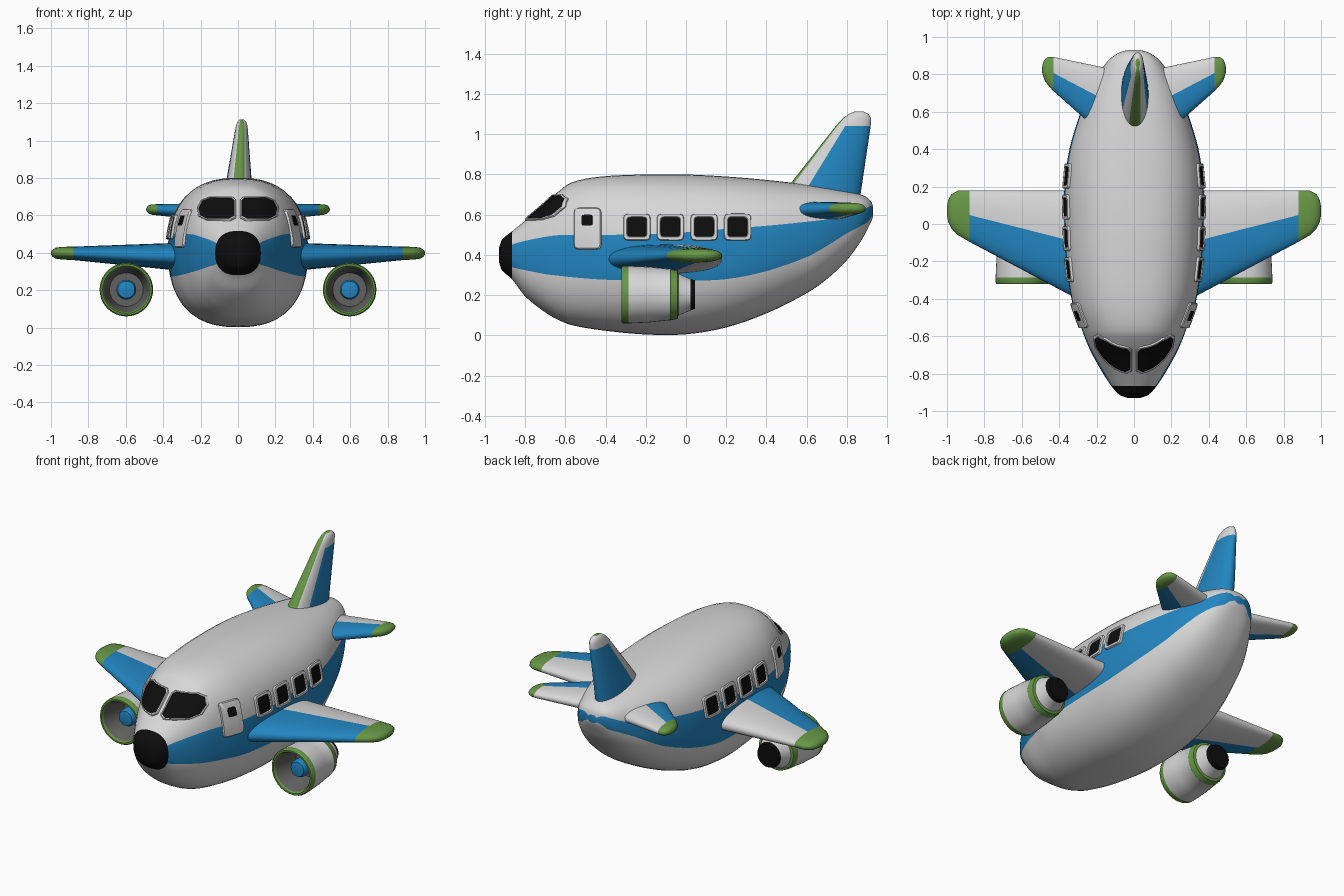
import bpy, bmesh, math
from mathutils import Vector
from mathutils.bvhtree import BVHTree

if "Cube" in bpy.data.objects:
    bpy.data.objects.remove(bpy.data.objects["Cube"])

MATS = []
for name, col in [("white", (0.68, 0.68, 0.68)), ("blue", (0.016, 0.235, 0.53)),
                  ("green", (0.135, 0.31, 0.06)), ("black", (0.004, 0.004, 0.004)),
                  ("dark_gray", (0.12, 0.12, 0.115))]:
    m = bpy.data.materials.new(name)
    m.diffuse_color = (*col, 1)
    m.use_nodes = True
    m.node_tree.nodes["Principled BSDF"].inputs["Base Color"].default_value = m.diffuse_color
    MATS.append(m)
WHITE, BLUE, GREEN, BLACK, GRAY = range(5)


def finish(name, bm, mirror=False, angle=40, recalc=True):
    if recalc:
        bmesh.ops.recalc_face_normals(bm, faces=bm.faces)
    me = bpy.data.meshes.new(name)
    for f in bm.faces:
        f.smooth = True
    bm.to_mesh(me)
    bm.free()
    me.set_sharp_from_angle(angle=math.radians(angle))
    for m in MATS:
        me.materials.append(m)
    ob = bpy.data.objects.new(name, me)
    bpy.context.collection.objects.link(ob)
    if mirror:
        ob.modifiers.new("mirror", 'MIRROR').use_mirror_merge = False
    return ob


def spow(v, p):
    return math.copysign(abs(v) ** p, v)


def section(lo, hi, half, splits, counts, n):
    """Closed rounded section: v runs lo..hi, u = +-half; vertices sit exactly on the splits."""
    c, s = (lo + hi) / 2, (hi - lo) / 2
    ts = [0] + [math.acos(-spow(max(-1, min(1, (v - c) / s)), n / 2)) for v in splits] + [math.pi]
    angs = [a + (b - a) * i / k for a, b, k in zip(ts, ts[1:], counts) for i in range(k)] + [math.pi]
    pts = [(half * abs(math.sin(t)) ** (2 / n), c - s * spow(math.cos(t), 2 / n)) for t in angs]
    return pts + [(-u, v) for u, v in pts[-2:0:-1]]


def band(j, counts):
    """Which split band the j-th face around a section belongs to."""
    total = sum(counts)
    j = j if j < total else 2 * total - 1 - j
    for b, k in enumerate(counts):
        if j < k:
            return b
        j -= k


def loft(bm, rings, mat, caps):
    vs = [[bm.verts.new(p) for p in r] for r in rings]
    n = len(rings[0])
    for i in range(len(vs) - 1):
        for j in range(n):
            k = (j + 1) % n
            bm.faces.new((vs[i][j], vs[i][k], vs[i + 1][k], vs[i + 1][j])).material_index = mat(i, j)
    for r, m in zip((vs[0], vs[-1]), caps):
        if m is not None:
            bm.faces.new(r).material_index = m


def smooth_rows(rows, sub):
    """Cubic interpolation of table rows keyed by their first column."""
    def slope(i, c):
        a, b = rows[max(i - 1, 0)], rows[min(i + 1, len(rows) - 1)]
        return (b[c] - a[c]) / (b[0] - a[0])
    out = []
    for i in range(len(rows) - 1):
        a, b = rows[i], rows[i + 1]
        h = b[0] - a[0]
        for s in range(sub):
            t = s / sub
            out.append([a[0] + h * t] + [
                (2*t**3 - 3*t*t + 1) * a[c] + (t**3 - 2*t*t + t) * h * slope(i, c)
                + (3*t*t - 2*t**3) * b[c] + (t**3 - t*t) * h * slope(i + 1, c)
                for c in range(1, len(a))])
    return out + [list(rows[-1])]


# fuselage: y, bottom, top, half width, stripe bottom, stripe top
BODY = [(-.93, .365, .435, .035, .39, .41), (-.915, .325, .475, .075, .37, .43),
        (-.865, .28, .517, .122, .34, .452), (-.8, .195, .57, .165, .325, .47),
        (-.7, .115, .655, .222, .305, .49), (-.64, .08, .71, .25, .298, .498),
        (-.57, .052, .76, .277, .29, .5), (-.42, .026, .79, .33, .278, .5),
        (-.2, .005, .80, .362, .273, .503), (0, .006, .80, .372, .272, .513),
        (.2, .04, .79, .372, .28, .53), (.4, .11, .773, .345, .32, .545),
        (.6, .21, .75, .285, .39, .565), (.7, .28, .735, .245, .445, .577),
        (.8, .375, .717, .19, .508, .592), (.87, .47, .70, .142, .545, .62),
        (.905, .535, .682, .10, .565, .638), (.922, .57, .662, .065, .59, .643),
        (.93, .59, .64, .03, .602, .628)]
SUB, BC = 4, (10, 6, 10)
rows = smooth_rows(BODY, SUB)
bm = bmesh.new()
loft(bm, [[(u, r[0], v) for u, v in section(r[1], r[2], r[3], r[4:6], BC, 2.45)] for r in rows],
     lambda i, j: BLACK if i < 2 * SUB else (WHITE, BLUE, WHITE)[band(j, BC)], (BLACK, BLUE))
bmesh.ops.recalc_face_normals(bm, faces=bm.faces)
SKIN = BVHTree.FromBMesh(bm)
finish("fuselage", bm, angle=60)


# plates laid on the fuselage skin, mirrored to the other side
def plate(name, outline, rings, mat, front=False):
    d = Vector((0, 1, 0)) if front else Vector((-1, 0, 0))
    ca = sum(p[0] for p in outline) / len(outline)
    cb = sum(p[1] for p in outline) / len(outline)
    bm = bmesh.new()
    loops = []
    for scale, off in rings:
        loop = []
        for a, b in outline:
            a, b = ca + (a - ca) * scale, cb + (b - cb) * scale
            hit, nor, _, _ = SKIN.ray_cast(Vector((a, -2, b)) if front else Vector((2, a, b)), d)
            loop.append(hit + nor * off)
        loops.append(loop)
    loft(bm, loops, lambda i, j: mat, (None, mat if rings[-1][0] < .1 else None))
    bm.normal_update()
    if sum(f.normal.dot(d) * f.calc_area() for f in bm.faces) > 0:
        bmesh.ops.reverse_faces(bm, faces=bm.faces)
    finish(name, bm, mirror=True, recalc=False)


def round_rect(y, z, w, h, n=7):
    return [(y + w / 2 * spow(math.cos(t), 2 / n), z + h / 2 * spow(math.sin(t), 2 / n))
            for t in (2 * math.pi * (i + .5) / 40 for i in range(40))]


def glass(s):
    return [(s, -.004), (s, .006), (s * .6, .006), (s * .05, .006)]


def frame(s):
    return [(1, -.01), (1, .008), (.96, .013), (s + .04, .013), (s, .008), (s, -.004)]


for k, y in enumerate((-.243, -.077, .09, .256)):
    box = round_rect(y, .537, .134, .13)
    plate(f"cabin_window_frame_{k + 1}", box, frame(.72), WHITE)
    plate(f"cabin_window_glass_{k + 1}", box, glass(.72), BLACK)

plate("door", round_rect(-.487, .53, .134, .204, 9),
      [(1, -.01), (1, .008), (.95, .013), (.6, .013), (.3, .013), (.05, .013)], WHITE)
plate("door_window", round_rect(-.487, .57, .052, .052),
      [(1, .008), (1, .016), (.5, .016), (.05, .016)], BLACK)

corners = [(.01, .585), (.01, .68), (.028, .695), (.15, .697), (.195, .678),
           (.216, .637), (.206, .592), (.165, .573), (.04, .57)]
shield = [(a[0] + (b[0] - a[0]) * t / 4, a[1] + (b[1] - a[1]) * t / 4)
          for a, b in zip(corners, corners[1:] + corners[:1]) for t in range(4)]
plate("windshield_frame", shield, [(1, -.008), (1, .006), (.97, .01), (.91, .01), (.88, -.003)], WHITE, True)
plate("windshield_glass", shield, glass(.9), BLACK, True)


# wings and tailplanes: x, leading y, trailing y, centre z, half thickness
def wing(name, stations, split, tip):
    counts = (10, 10)
    bm = bmesh.new()
    rings = [[(x, v, z + u) for u, v in section(a, b, h, [a + (b - a) * split], counts, 2.3)]
             for x, a, b, z, h in stations]
    loft(bm, rings, lambda i, j: GREEN if i >= tip else (BLUE, WHITE)[band(j, counts)], (WHITE, GREEN))
    finish(name, bm, mirror=True, angle=60)


wing("wing", [(.25, -.43, .18, .378, .076), (.38, -.36, .18, .381, .07), (.88, -.095, .18, .397, .036),
              (.94, -.06, .178, .398, .034), (.975, -.025, .16, .398, .029),
              (.993, .01, .13, .398, .018), (1.0, .045, .095, .398, .006)], .52, 2)
wing("tailplane", [(.08, .40, .82, .615, .052), (.43, .71, .893, .63, .03), (.46, .742, .892, .631, .028),
                   (.478, .768, .88, .632, .022), (.487, .795, .86, .632, .013),
                   (.491, .81, .84, .632, .005)], .53, 1)

# tail fin: z, leading y, trailing y, centre x, half thickness
FIN = [(.67, .453, .863, .003, .078), (.8, .555, .882, .006, .066), (1.042, .745, .918, .018, .036),
       (1.08, .78, .919, .02, .031), (1.1, .808, .908, .02, .024), (1.112, .835, .885, .02, .012)]
FC = (3, 7, 10)
bm = bmesh.new()
loft(bm, [[(x + u, v, z) for u, v in section(a, b, h, [a + (b - a) * .045, a + (b - a) * .27], FC, 2.1)]
          for z, a, b, x, h in FIN],
     lambda i, j: (GREEN, WHITE, BLUE if i < 2 else WHITE)[band(j, FC)], (WHITE, GREEN))
finish("tail_fin", bm, angle=60)


# engines: lathed around y from radius, y, colour of the band that follows
def lathe(name, profile, cx, cz, seg=40):
    bm = bmesh.new()
    rings = [[(cx + r * math.cos(2 * math.pi * k / seg), y, cz + r * math.sin(2 * math.pi * k / seg))
              for k in range(seg)] for r, y, _ in profile]
    loft(bm, rings, lambda i, j: profile[i][2], (profile[0][2], profile[-1][2]))
    finish(name, bm, mirror=True, angle=35)


lathe("engine", [(.05, -.15, GRAY), (.09, -.15, GRAY), (.12, -.308, GREEN), (.127, -.321, GREEN),
                 (.137, -.321, GREEN), (.143, -.312, GREEN), (.143, -.285, WHITE), (.138, -.18, WHITE),
                 (.127, -.08, GREEN), (.128, -.078, GREEN), (.12, -.042, GREEN), (.105, -.038, WHITE),
                 (.078, .022, BLACK), (.078, .024, BLACK), (.07, .045, BLACK)], .597, .203)
lathe("engine_hub", [(.05, -.14, BLUE), (.053, -.25, BLUE), (.045, -.265, BLUE), (.02, -.27, BLUE)], .597, .203)
